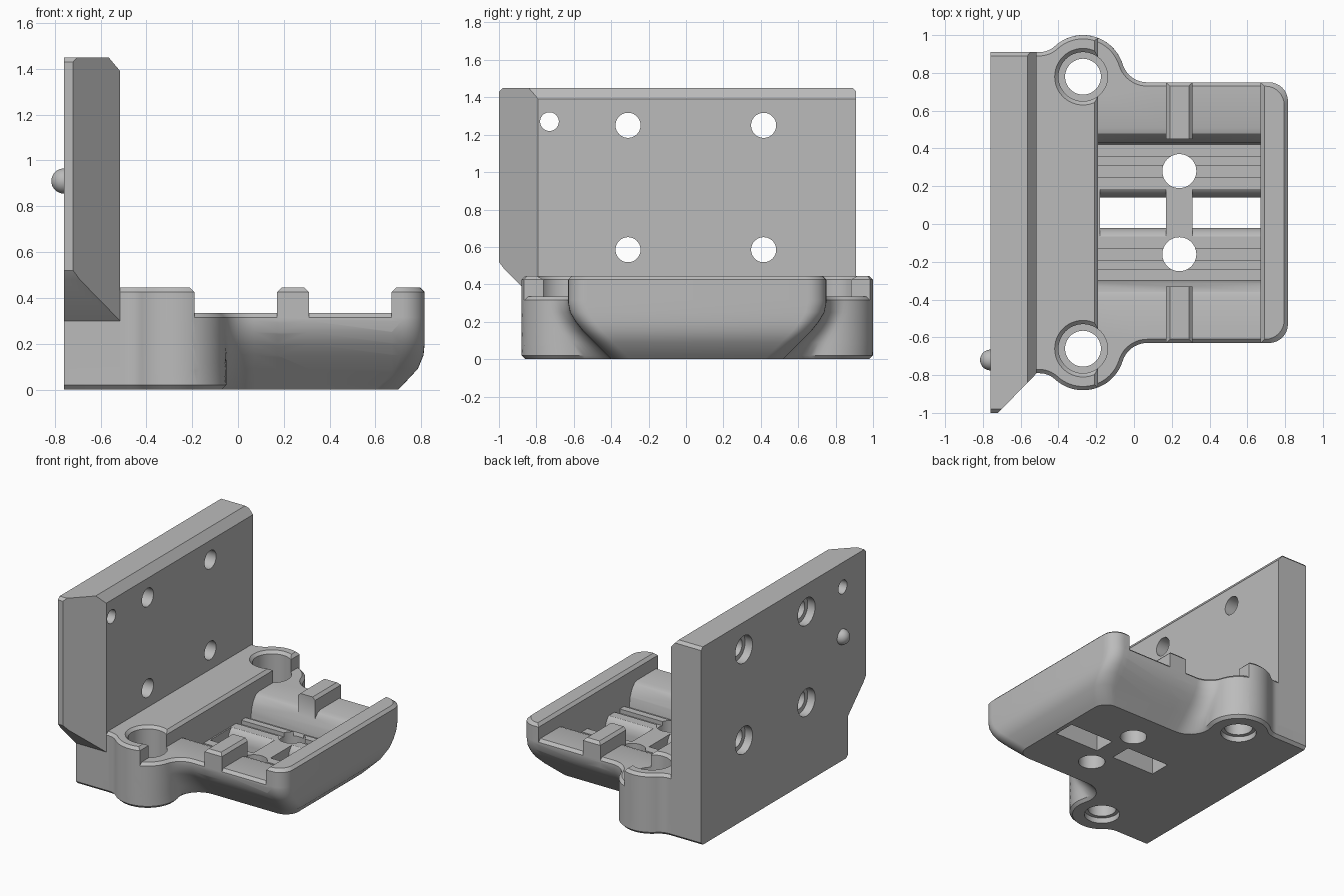
import bpy, bmesh
from math import atan2, cos, sin, pi, radians
from mathutils import Matrix, Vector

cube = bpy.data.objects.get("Cube")
if cube:
    bpy.data.objects.remove(cube, do_unlink=True)

grey = bpy.data.materials.new("plain_grey")
grey.use_nodes = True
grey.diffuse_color = (0.5, 0.5, 0.5, 1)
grey.node_tree.nodes["Principled BSDF"].inputs["Base Color"].default_value = (0.5, 0.5, 0.5, 1)


def finish(name, bm):
    bmesh.ops.recalc_face_normals(bm, faces=bm.faces)
    mesh = bpy.data.meshes.new(name)
    bm.to_mesh(mesh)
    bm.free()
    mesh.materials.append(grey)
    ob = bpy.data.objects.new(name, mesh)
    bpy.context.collection.objects.link(ob)
    return ob


def loft(name, rings):
    """Solid skinned through rings of equal point count."""
    bm = bmesh.new()
    loops = [[bm.verts.new(p) for p in ring] for ring in rings]
    n = len(loops[0])
    for a, b in zip(loops, loops[1:]):
        for i in range(n):
            j = (i + 1) % n
            bm.faces.new((a[i], a[j], b[j], b[i]))
    bm.faces.new(loops[0])
    bm.faces.new(loops[-1])
    return finish(name, bm)


def prism(name, pts, axis, lo, hi):
    """Flat profile extruded along an axis."""
    place = {"x": lambda p, t: (t, p[0], p[1]),
             "y": lambda p, t: (p[0], t, p[1]),
             "z": lambda p, t: (p[0], p[1], t)}[axis]
    return loft(name, [[place(p, t) for p in pts] for t in (lo, hi)])


def cylinder(name, axis, a, b, radii):
    """Stepped round cutter; radii is a list of (position, radius)."""
    rings = []
    for t, r in radii:
        ring = [(a + r * cos(k * pi / 24), b + r * sin(k * pi / 24)) for k in range(48)]
        rings.append([(t, u, v) if axis == "x" else (u, v, t) for u, v in ring])
    return loft(name, rings)


def combine(ob, other, operation):
    mod = ob.modifiers.new("combine", "BOOLEAN")
    mod.operation, mod.solver, mod.object = operation, "EXACT", other
    bpy.context.view_layer.objects.active = ob
    bpy.ops.object.modifier_apply(modifier=mod.name)
    bpy.data.objects.remove(other, do_unlink=True)


def mirrored(half):
    return half + [(-y, z) for y, z in reversed(half)]


# Base plan: back edge, round ear with blended fillets, tray side, tray corner
EAR_X, EAR_Y = -0.27, 0.72


def arc(cx, cy, r, a0, a1, n):
    return [(cx + r * cos(a0 + (a1 - a0) * k / n), cy + r * sin(a0 + (a1 - a0) * k / n))
            for k in range(n + 1)]


def blend(cx, side, R):
    """Radius and centre height of a fillet touching a side line and the ear."""
    dx, d = cx - EAR_X, side - EAR_Y
    r = (dx * dx + d * d - R * R) / (2 * R - 2 * d)
    return r, side + r


def outline(z, inset, half, xend):
    R, side = 0.22 - inset, 0.85 - inset
    r1, y1 = blend(-0.5, side, R)
    r2, y2 = blend(0.07, half, R)
    a = atan2(EAR_Y - y1, EAR_X + 0.5)
    b = atan2(y2 - EAR_Y, 0.07 - EAR_X)
    pts = [(-0.76, side)]
    pts += arc(-0.5, y1, r1, -pi / 2, a, 8)
    pts += arc(EAR_X, EAR_Y, R, a + pi, b, 20)[1:]
    pts += arc(0.07, y2, r2, b + pi, 1.5 * pi, 10)[1:]
    pts += arc(xend - 0.1, half - 0.1, 0.1, pi / 2, 0, 8)
    pts += [(x, -y) for x, y in reversed(pts)]
    return [(x, y, z) for x, y in pts]


def base_block(name, top):
    levels = [(0, 0.02, 0.46, 0.70), (0.02, 0, 0.48, 0.72), (0.09, 0, 0.55, 0.785),
              (0.15, 0, 0.61, 0.81), (0.2, 0, 0.65, 0.815), (0.25, 0, 0.68, 0.815),
              (0.3, 0, 0.69, 0.815), (top - 0.02, 0, 0.69, 0.815), (top, 0.02, 0.67, 0.795)]
    return loft(name, [outline(*lv) for lv in levels])


FLOOR, TOP = 0.335, 0.445
bracket = base_block("bracket", FLOOR)

# Sunken ribbed bed across the tray
bed = [(0.45, 0.6), (0.45, FLOOR), (0.42, 0.325), (0.39, 0.29), (0.37, 0.24), (0.36, 0.17),
       (0.30, 0.17), (0.30, 0.2), (0.25, 0.2), (0.25, 0.17), (0.19, 0.17), (0.19, 0.2)]
combine(bracket, prism("bed_cut", mirrored(bed), "x", -0.19, 0.67), "DIFFERENCE")

# Raised rear wall, middle ridges and end wall
walls = base_block("walls", TOP)
for lo, hi in ((-0.19, 0.17), (0.31, 0.67)):
    gap = [(lo, -0.1), (hi, -0.1), (hi, TOP - 0.02), (hi + 0.03, TOP + 0.01),
           (lo - 0.03, TOP + 0.01), (lo, TOP - 0.02)]
    combine(walls, prism("gap_cut", gap, "y", -1.2, 1.2), "DIFFERENCE")
ridge_gap = [(-0.39, -0.1), (0.39, -0.1), (0.39, 0.6), (-0.39, 0.6)]
combine(walls, prism("ridge_cut", ridge_gap, "x", 0.1, 0.4), "DIFFERENCE")
combine(bracket, walls, "UNION")

# Flared slots through the bed
slot = [(0.08, -0.1), (0.08, 0.12), (0.09, 0.16), (0.11, 0.19), (0.14, 0.21)]
for lo, hi in ((-0.18, 0.17), (0.31, 0.67)):
    combine(bracket, prism("slot_cut", mirrored(slot), "x", lo, hi), "DIFFERENCE")

# Screw holes in the bed and counterbored holes in the ears
for s in (-1, 1):
    combine(bracket, cylinder("bed_hole", "z", 0.24, s * 0.22, [(-0.1, 0.09), (0.6, 0.09)]), "DIFFERENCE")
    steps = [(-0.1, 0.12), (0.04, 0.12), (0.041, 0.095), (0.2, 0.095), (0.201, 0.13),
             (TOP - 0.02, 0.13), (TOP + 0.01, 0.16)]
    combine(bracket, cylinder("ear_hole", "z", EAR_X, s * EAR_Y, steps), "DIFFERENCE")

bracket.data.transform(Matrix.Translation((0, 0.06, 0)))

# Upright plate: side, plan and end profiles intersected
plate = prism("plate", [(-0.79, 0.1), (0.91, 0.1), (0.91, 1.43), (0.89, 1.45), (-0.98, 1.45),
                        (-1, 1.43), (-1, 0.52), (-0.97, 0.48), (-0.79, 0.3)], "x", -0.76, -0.4)
plan = [(-0.9, -1.1), (-0.72, -1.1), (-0.72, -1), (-0.515, -0.79), (-0.515, 1), (-0.9, 1)]
combine(plate, prism("plan_cut", plan, "z", -0.1, 1.6), "INTERSECT")
end = [(-0.9, -0.1), (-0.5, -0.1), (-0.5, 1.373), (-0.565, 1.45), (-0.6, 1.5), (-0.9, 1.5)]
combine(plate, prism("end_cut", end, "y", -1.2, 1.2), "INTERSECT")
combine(bracket, plate, "UNION")

# Plate holes, counterbored at the back
for y in (-0.31, 0.415):
    for z in (0.585, 1.25):
        steps = [(-0.9, 0.1), (-0.7, 0.1), (-0.699, 0.067), (-0.3, 0.067)]
        combine(bracket, cylinder("plate_hole", "x", y, z, steps), "DIFFERENCE")
combine(bracket, cylinder("small_hole", "x", -0.73, 1.27, [(-0.9, 0.05), (-0.3, 0.05)]), "DIFFERENCE")

# Round locating pin on the back
bm = bmesh.new()
bmesh.ops.create_uvsphere(bm, u_segments=32, v_segments=16, radius=0.055,
                          matrix=Matrix.Translation(Vector((-0.76, -0.72, 0.91))))
pin = finish("locating_pin", bm)

for ob in (bracket, pin):
    bpy.ops.object.select_all(action="DESELECT")
    ob.select_set(True)
    bpy.context.view_layer.objects.active = ob
    bpy.ops.object.shade_smooth_by_angle(angle=radians(30))
